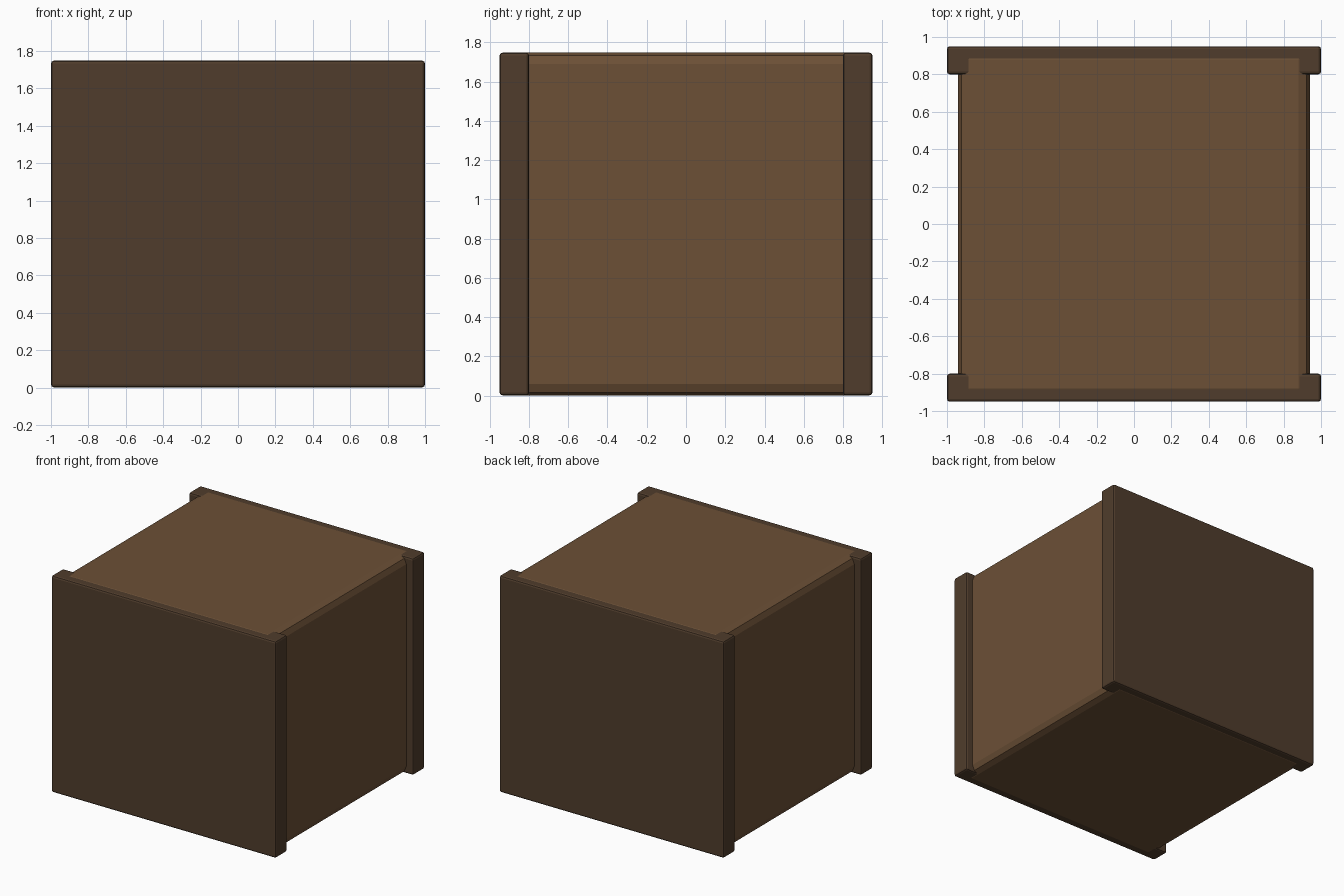
import bpy

if "Cube" in bpy.data.objects:
    bpy.data.objects.remove(bpy.data.objects["Cube"])


def material(name, rgb):
    m = bpy.data.materials.new(name)
    m.diffuse_color = (*rgb, 1)
    m.use_nodes = True
    m.node_tree.nodes["Principled BSDF"].inputs["Base Color"].default_value = m.diffuse_color
    return m


def bevelled_box(name, size, centre, bevel, mat):
    bpy.ops.mesh.primitive_cube_add(size=1, location=centre)
    ob = bpy.context.object
    ob.name = name
    ob.scale = size
    bpy.ops.object.transform_apply(location=False, rotation=False, scale=True)
    mod = ob.modifiers.new("Bevel", 'BEVEL')
    mod.width = bevel
    mod.segments = 2
    ob.data.materials.append(mat)
    return ob


light_wood = material("light_wood", (0.15, 0.08, 0.037))
dark_wood = material("dark_wood", (0.08, 0.046, 0.025))

# Crate body with broad rounded edges, a hair taller than the end panels
bevelled_box("crate_body", (1.88, 1.88, 1.75), (0, 0, 0.875), 0.06, light_wood)

# Overhanging end panels that the body runs into
for name, side in (("front_panel", -1), ("back_panel", 1)):
    bevelled_box(name, (2.0, 0.15, 1.746), (0, side * 0.875, 0.875), 0.015, dark_wood)
